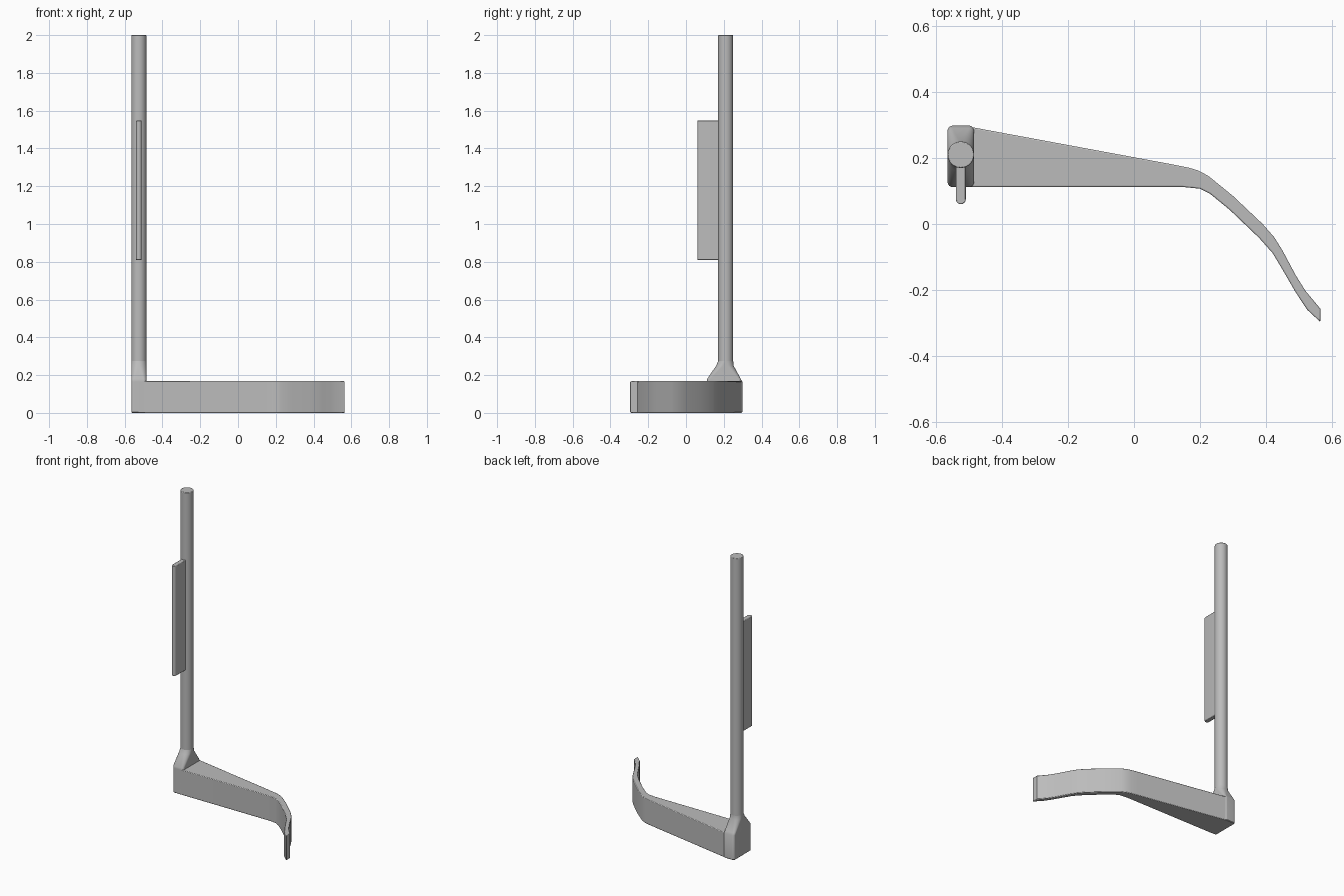
import bpy, bmesh, math
from mathutils import Vector

cube = bpy.data.objects.get("Cube")
if cube:
    bpy.data.objects.remove(cube, do_unlink=True)

grey = bpy.data.materials.new("satin_grey")
grey.use_nodes = True
colour = (0.5, 0.5, 0.5, 1)
grey.diffuse_color = colour
grey.node_tree.nodes["Principled BSDF"].inputs["Base Color"].default_value = colour

ROD_X, ROD_Y, ROD_R = -0.525, 0.21, 0.04
SIDES = 48


def finish(name, bm, bevel=0):
    """Turn a bmesh into a shaded object, with an optional soft edge."""
    bmesh.ops.recalc_face_normals(bm, faces=bm.faces)
    mesh = bpy.data.meshes.new(name)
    bm.to_mesh(mesh)
    bm.free()
    mesh.materials.append(grey)
    obj = bpy.data.objects.new(name, mesh)
    bpy.context.collection.objects.link(obj)
    if bevel:
        mod = obj.modifiers.new("soft_edge", "BEVEL")
        mod.width, mod.segments = bevel, 2
        mod.limit_method, mod.angle_limit = "ANGLE", math.radians(40)
    bpy.ops.object.select_all(action="DESELECT")
    obj.select_set(True)
    bpy.context.view_layer.objects.active = obj
    bpy.ops.object.shade_smooth_by_angle(angle=math.radians(35))
    return obj


def loft(name, rings):
    """Skin a stack of closed rings with equal point counts."""
    bm = bmesh.new()
    rows = [[bm.verts.new(p) for p in ring] for ring in rings]
    for low, high in zip(rows, rows[1:]):
        for i in range(len(low)):
            j = (i + 1) % len(low)
            bm.faces.new((low[i], low[j], high[j], high[i]))
    bm.faces.new(rows[0][::-1])
    bm.faces.new(rows[-1])
    return finish(name, bm)


def ring(z, y0, y1, half, radius):
    """Rounded rectangle around the rod axis; a circle when radius equals half."""
    points = []
    for i in range(SIDES):
        quarter = i // (SIDES // 4)
        a = math.pi / 2 * (quarter + (i % (SIDES // 4)) / (SIDES // 4 - 1))
        sx = 1 if quarter in (0, 3) else -1
        cy = y1 - radius if quarter < 2 else y0 + radius
        points.append((ROD_X + sx * (half - radius) + radius * math.cos(a),
                       cy + radius * math.sin(a), z))
    return points


def prism(name, outline, direction, bevel):
    """Extrude a flat outline along a direction."""
    bm = bmesh.new()
    face = bm.faces.new([bm.verts.new(p) for p in outline])
    top = bmesh.ops.extrude_face_region(bm, geom=[face])["geom"]
    bmesh.ops.translate(bm, vec=Vector(direction),
                        verts=[v for v in top if isinstance(v, bmesh.types.BMVert)])
    return finish(name, bm, bevel)


# Mounting block that narrows into the rod
loft("base_block", [
    ring(0, 0.116, 0.294, 0.036, 0.012),
    ring(0.004, 0.112, 0.298, 0.04, 0.015),
    ring(0.165, 0.112, 0.298, 0.04, 0.015),
    ring(0.18, 0.112, 0.29, 0.04, 0.016),
    ring(0.25, 0.16, 0.252, 0.04, 0.036),
    ring(0.275, 0.17, 0.25, 0.04, 0.04),
])

# Upright rod
bm = bmesh.new()
bmesh.ops.create_cone(bm, cap_ends=True, segments=SIDES, radius1=ROD_R,
                      radius2=ROD_R, depth=1.75)
bmesh.ops.translate(bm, vec=(ROD_X, ROD_Y, 1.125), verts=bm.verts)
finish("upright_rod", bm, 0.003)

# Flat fin with a rounded leading edge
fin_half = 0.015
fin = [(ROD_X + fin_half, ROD_Y), (ROD_X - fin_half, ROD_Y)]
for i in range(9):
    a = math.pi * (1 + i / 8)
    fin.append((ROD_X + fin_half * math.cos(a), 0.075 + fin_half * math.sin(a)))
prism("fin", [(x, y, 0.81) for x, y in fin], (0, 0, 0.737), 0.003)

# Tapered arm sweeping into a curved tip
back = [(-0.53, 0.303), (0.12, 0.18), (0.165, 0.171), (0.195, 0.162), (0.225, 0.146),
        (0.30, 0.085), (0.39, 0.0), (0.425, -0.04), (0.45, -0.08),
        (0.49, -0.155), (0.52, -0.203), (0.565, -0.257)]
front = [(-0.53, 0.112), (0.15, 0.112), (0.2, 0.107), (0.23, 0.092), (0.29, 0.043),
         (0.38, -0.043), (0.42, -0.088), (0.45, -0.138), (0.49, -0.207),
         (0.525, -0.26), (0.565, -0.297)]
# trim the hidden end so it stays inside the block
back[0] = (-0.505, 0.296)
prism("arm", [(x, y, 0) for x, y in front + back[::-1]], (0, 0, 0.168), 0.004)
